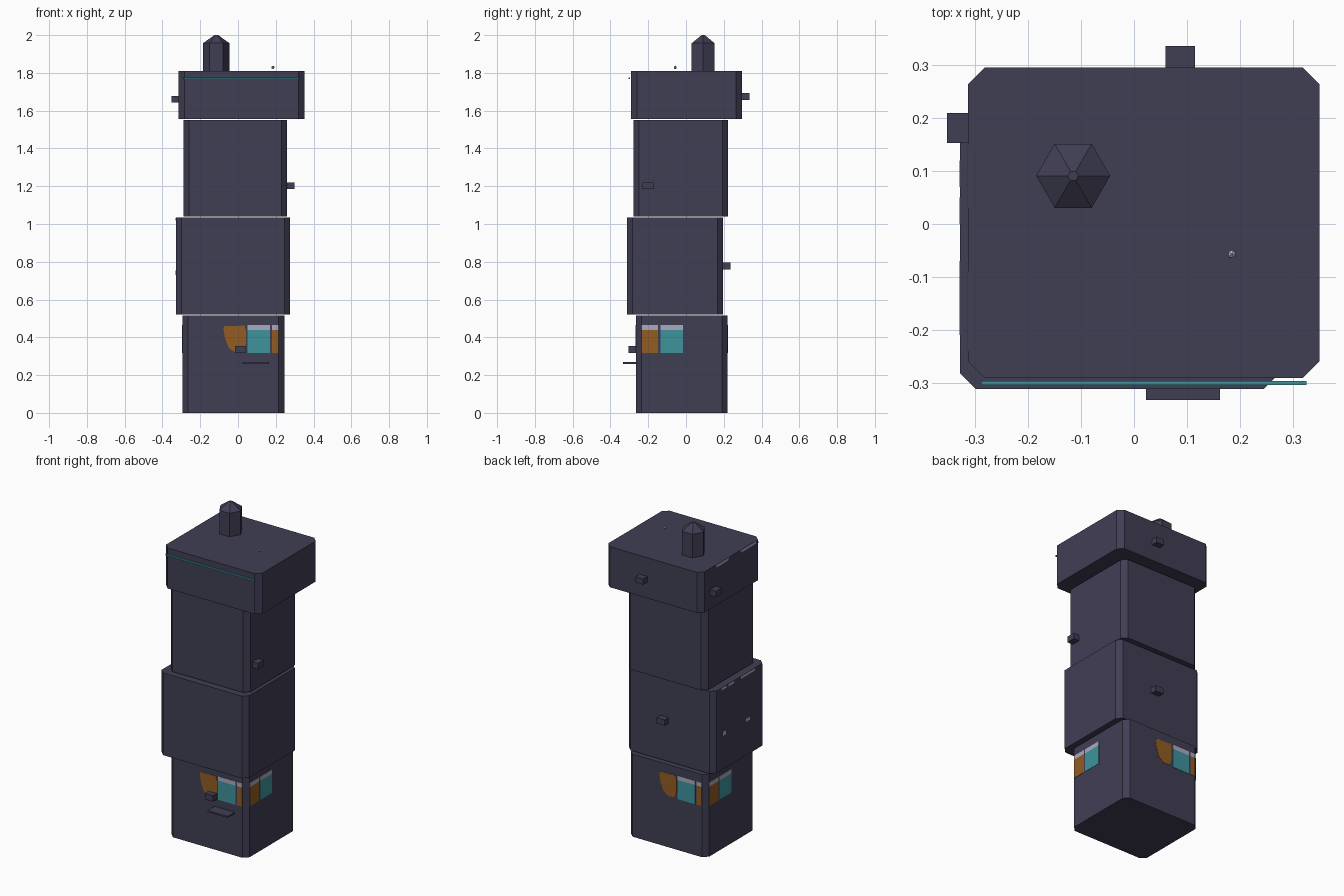
import bpy, bmesh, math
from mathutils import Matrix, Vector

if "Cube" in bpy.data.objects:
    bpy.data.objects.remove(bpy.data.objects["Cube"])


def material(name, r, g, b):
    def lin(c):
        c /= 255
        return c / 12.92 if c <= 0.04045 else ((c + 0.055) / 1.055) ** 2.4
    m = bpy.data.materials.new(name)
    m.diffuse_color = (lin(r), lin(g), lin(b), 1)
    m.use_nodes = True
    m.node_tree.nodes["Principled BSDF"].inputs["Base Color"].default_value = m.diffuse_color
    return m


DARK = material("dark slate", 64, 62, 84)
ORANGE = material("amber window", 146, 92, 34)
TEAL = material("teal window", 62, 146, 156)
LIGHT = material("pale lilac", 170, 170, 194)


def finish(name, bm, mat):
    bmesh.ops.recalc_face_normals(bm, faces=bm.faces)
    me = bpy.data.meshes.new(name)
    bm.to_mesh(me)
    bm.free()
    ob = bpy.data.objects.new(name, me)
    me.materials.append(mat)
    bpy.context.collection.objects.link(ob)
    return ob


def prism(name, pts, vec, mat):
    """Extrude a flat outline along vec."""
    bm = bmesh.new()
    f = bm.faces.new([bm.verts.new(p) for p in pts])
    r = bmesh.ops.extrude_face_region(bm, geom=[f])
    moved = [v for v in r["geom"] if isinstance(v, bmesh.types.BMVert)]
    bmesh.ops.translate(bm, verts=moved, vec=vec)
    return finish(name, bm, mat)


def block(name, x0, x1, y0, y1, z0, z1, c, mat=DARK):
    """Box with chamfered vertical corners."""
    pts = [(x0 + c, y0), (x1 - c, y0), (x1, y0 + c), (x1, y1 - c),
           (x1 - c, y1), (x0 + c, y1), (x0, y1 - c), (x0, y0 + c)]
    return prism(name, [(x, y, z0) for x, y in pts], (0, 0, z1 - z0), mat)


def box(name, x0, x1, y0, y1, z0, z1, mat=DARK):
    pts = [(x0, y0, z0), (x1, y0, z0), (x1, y1, z0), (x0, y1, z0)]
    return prism(name, pts, (0, 0, z1 - z0), mat)


# stacked tower storeys, shifted against each other
X0, X1, Y0, Y1 = -0.294, 0.245, -0.265, 0.221
block("ground_storey", X0, X1, Y0, Y1, 0, 0.515, 0.03)
block("second_storey", -0.329, 0.275, -0.312, 0.197, 0.521, 1.034, 0.03)
block("third_storey", -0.289, 0.260, -0.279, 0.222, 1.040, 1.551, 0.03)
block("top_storey", -0.314, 0.351, -0.291, 0.296, 1.557, 1.81, 0.032)

# wall-mounted units
box("wall_unit_left", -0.353, -0.31, 0.153, 0.21, 1.642, 1.678)
box("wall_unit_back_top", 0.06, 0.115, 0.29, 0.336, 1.657, 1.693)
box("wall_unit_right", 0.255, 0.299, -0.229, -0.172, 1.184, 1.221)
box("wall_unit_back", -0.018, 0.038, 0.19, 0.236, 0.76, 0.796)
box("wall_unit_front", -0.015, 0.041, -0.305, -0.26, 0.318, 0.355)
box("front_ledge", 0.023, 0.163, -0.333, -0.26, 0.26, 0.27)


# windows on the ground storey: front and right, repeated by a half turn
def rect(a0, a1, b0, b1):
    return [(a0, b0), (a1, b0), (a1, b1), (a0, b1)]


CENTRE = Vector(((X0 + X1) / 2, (Y0 + Y1) / 2, 0))
HALF_TURN = (Matrix.Translation(CENTRE) @ Matrix.Rotation(math.pi, 4, 'Z')
             @ Matrix.Translation(-CENTRE))
BLOB = [(-0.07, 0.46), (0.035, 0.462), (0.042, 0.43), (0.042, 0.365),
        (0.03, 0.325), (-0.015, 0.32), (-0.05, 0.345), (-0.07, 0.40),
        (-0.077, 0.445)]
LO, MID, HI = 0.318, 0.438, 0.464
front = [("worn_window", BLOB, ORANGE),
         ("teal_window", rect(0.05, 0.17, LO, MID), TEAL),
         ("teal_window_top", rect(0.05, 0.17, MID, HI), LIGHT),
         ("corner_window", rect(0.181, 0.215, LO, MID), ORANGE),
         ("corner_window_top", rect(0.181, 0.215, MID, HI), LIGHT)]
side = [("amber_window", rect(-0.235, -0.147, LO, MID), ORANGE),
        ("amber_window_top", rect(-0.235, -0.147, MID, HI), LIGHT),
        ("teal_window", rect(-0.136, -0.016, LO, MID), TEAL),
        ("teal_window_top", rect(-0.136, -0.016, MID, HI), LIGHT)]
for turned, faces in ((False, ("front", "right")), (True, ("back", "left"))):
    made = [prism(faces[0] + "_" + n, [(a, Y0 + 0.001, b) for a, b in p],
                  (0, -0.003, 0), m) for n, p, m in front]
    made += [prism(faces[1] + "_" + n, [(X1 - 0.001, a, b) for a, b in p],
                   (0.003, 0, 0), m) for n, p, m in side]
    if turned:
        for ob in made:
            ob.data.transform(HALF_TURN)

# pale patches on the left walls
for x, y0, y1, z0, z1 in ((-0.314, 0.03, 0.15, 1.793, 1.809),
                          (-0.314, -0.24, -0.09, 1.793, 1.809),
                          (-0.329, 0.07, 0.12, 1.018, 1.033),
                          (-0.329, 0.0, 0.05, 1.018, 1.033),
                          (-0.329, -0.21, -0.07, 1.018, 1.033),
                          (-0.329, 0.075, 0.105, 0.73, 0.755),
                          (-0.329, -0.16, -0.12, 0.73, 0.75)):
    box("pale_patch", x - 0.001, x + 0.002, y0, y1, z0, z1, LIGHT)

# light strip in front of the top storey
box("light_strip", -0.289, 0.326, -0.304, -0.297, 1.767, 1.776, TEAL)

# six-sided roof turret with a pointed cap
for name, r1, r2, z0, z1 in (("turret", 0.07, 0.07, 1.805, 1.957),
                             ("turret_cap", 0.07, 0.01, 1.957, 2.0)):
    bm = bmesh.new()
    bmesh.ops.create_cone(bm, cap_ends=True, segments=6, radius1=r1,
                          radius2=r2, depth=z1 - z0)
    # put two corners on the x axis
    v = bm.verts[:][0].co
    bmesh.ops.rotate(bm, verts=bm.verts,
                     matrix=Matrix.Rotation(-math.atan2(v.y, v.x), 3, 'Z'))
    bmesh.ops.translate(bm, verts=bm.verts, vec=(-0.115, 0.091, (z0 + z1) / 2))
    finish(name, bm, DARK)

# small roof beacon
bm = bmesh.new()
bmesh.ops.create_icosphere(bm, subdivisions=1, radius=0.009)
bmesh.ops.translate(bm, verts=bm.verts, vec=(0.185, -0.057, 1.829))
finish("roof_beacon", bm, LIGHT)
